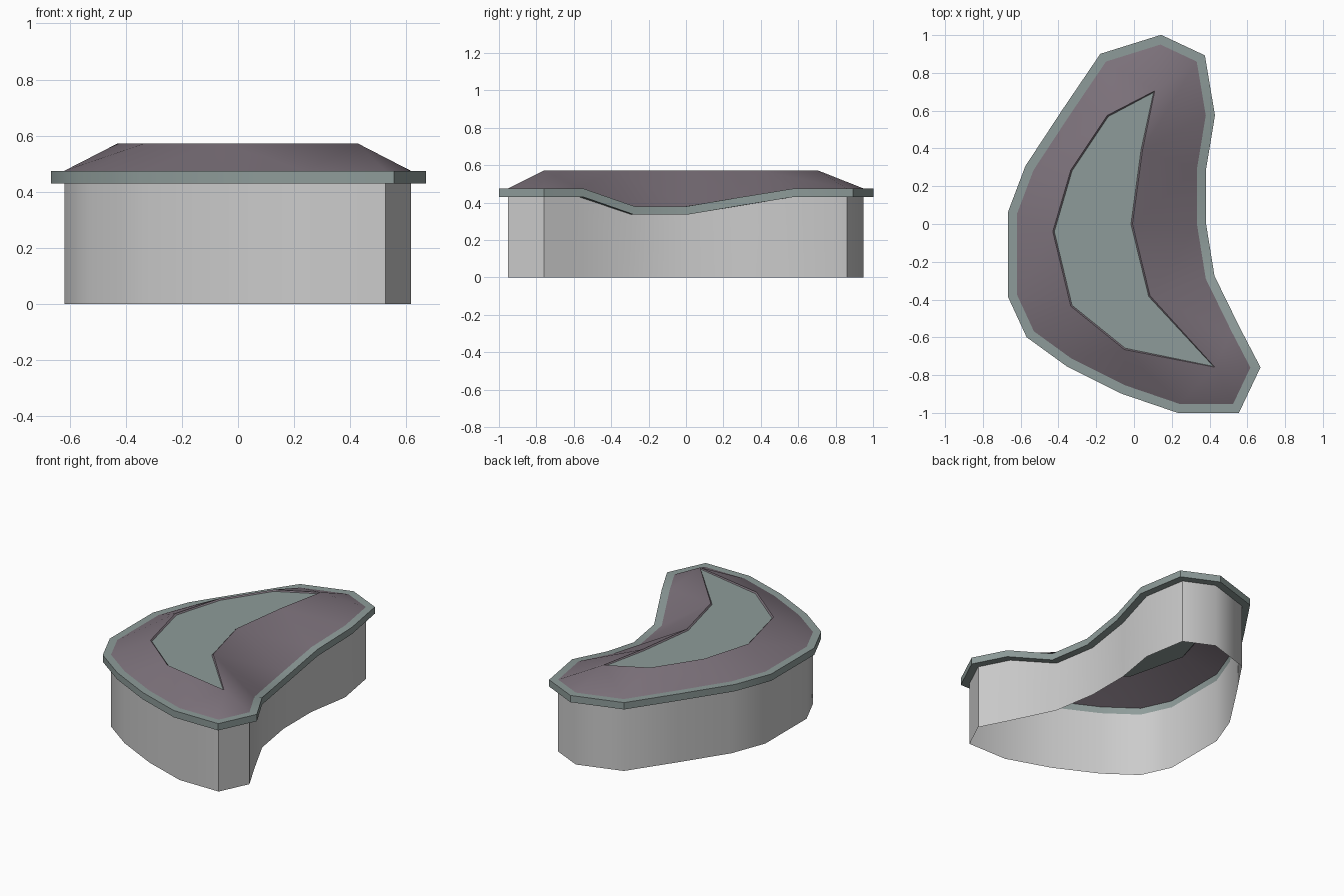
import bpy, bmesh, math
from mathutils import Vector

if "Cube" in bpy.data.objects:
    bpy.data.objects.remove(bpy.data.objects["Cube"])

RIM_T, RIM_W = 0.045, 0.048

# Wall outline, clockwise from the back tip: x, y, upper rim height
OUTLINE = [(.14, .95, .475), (.332, .86, .475), (.38, .575, .475), (.333, .29, .428),
           (.333, 0, .38), (.38, -.29, .38), (.517, -.57, .475), (.616, -.76, .475),
           (.525, -.952, .475), (.24, -.952, .475), (-.05, -.853, .475),
           (-.33, -.713, .475), (-.53, -.568, .475), (-.619, -.375, .475),
           (-.619, .055, .475), (-.532, .285, .475), (-.338, .58, .475), (-.148, .86, .475)]
# Raised centre outline and which of its corners each wall corner leads to
CROWN = [(.11, .705), (.045, .39), (-.008, 0), (.085, -.38), (.428, -.758),
         (-.05, -.665), (-.335, -.435), (-.43, -.04), (-.335, .285), (-.142, .575)]
LINK = [0, 0, 1, 1, 2, 3, 3, 4, 4, 4, 5, 5, 6, 6, 7, 8, 9, 9]


def offset(loop, d):
    """Mitred outward offset of a clockwise loop, keeping heights."""
    out, n = [], len(loop)
    for i, p in enumerate(loop):
        a = (p - loop[i - 1]).xy.normalized()
        b = (loop[(i + 1) % n] - p).xy.normalized()
        na, nb = Vector((-a.y, a.x)), Vector((-b.y, b.x))
        m = (na + nb) * (d / max(1 + na.dot(nb), .6))
        out.append(p + Vector((m.x, m.y, 0)))
    return out


def at_drop(loop, dz):
    return [p - Vector((0, 0, dz)) for p in loop]


def strips(name, bands, colour=None, angle=30):
    """Object from bands, each joining two loops of equal length."""
    bm = bmesh.new()
    for a, b in bands:
        n = len(a)
        for i in range(n):
            j = (i + 1) % n
            pts = []
            for p in (a[i], b[i], b[j], a[j]):
                if p not in pts:
                    pts.append(p)
            if len(pts) > 2:
                bm.faces.new([bm.verts.new(p) for p in pts])
    bmesh.ops.remove_doubles(bm, verts=bm.verts, dist=1e-5)
    return finish(name, bm, colour, angle)


def finish(name, bm, colour, angle):
    mesh = bpy.data.meshes.new(name)
    bm.to_mesh(mesh)
    bm.free()
    ob = bpy.data.objects.new(name, mesh)
    bpy.context.collection.objects.link(ob)
    if colour:
        mesh.materials.append(colour)
    bpy.ops.object.select_all(action='DESELECT')
    ob.select_set(True)
    bpy.context.view_layer.objects.active = ob
    bpy.ops.object.shade_smooth_by_angle(angle=math.radians(angle))
    return ob


def material(name, rgb):
    m = bpy.data.materials.new(name)
    m.diffuse_color = (*rgb, 1)
    m.use_nodes = True
    m.node_tree.nodes["Principled BSDF"].inputs["Base Color"].default_value = m.diffuse_color
    return m


green = material("grey_green", (.27, .33, .32))
purple = material("dull_purple", (.20, .165, .195))

inner = [Vector(p) for p in OUTLINE]
outer = offset(inner, RIM_W)
inner_low, outer_low = at_drop(inner, RIM_T), at_drop(outer, RIM_T)
ground = [Vector((p.x, p.y, 0)) for p in inner]
crown = [Vector((x, y, .572)) for x, y in CROWN]
panel = at_drop(offset(crown, -.008), .008)

# Open skirt wall
strips("wall", [(ground, inner_low)], angle=50)
# Overhanging rim band
strips("rim", [(outer_low, outer), (outer, inner), (inner, inner_low),
               (inner_low, outer_low)], green)
# Sloped surround with a small lip at its opening
strips("sloped_surround", [(inner, [crown[k] for k in LINK]), (crown, panel)], purple, 40)
# Flat panel in the opening
bm = bmesh.new()
bm.faces.new([bm.verts.new(p) for p in reversed(panel)])
finish("top_panel", bm, green, 30)
